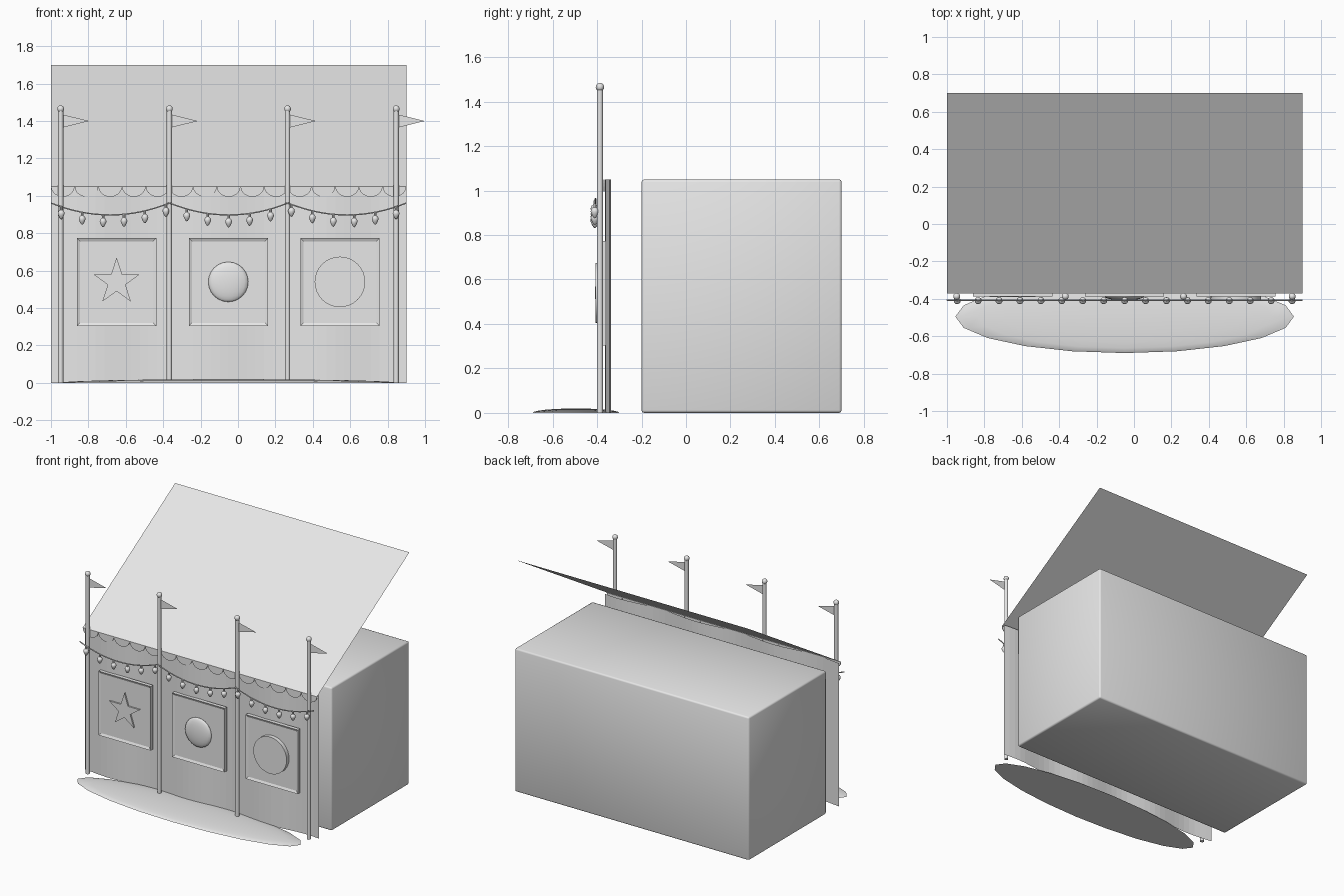
import bpy, bmesh, math
from mathutils import Matrix, Vector

if "Cube" in bpy.data.objects:
    bpy.data.objects.remove(bpy.data.objects["Cube"])

grey = bpy.data.materials.new("plain grey")
grey.use_nodes = True
grey.diffuse_color = (0.8, 0.8, 0.8, 1)
grey.node_tree.nodes["Principled BSDF"].inputs["Base Color"].default_value = (0.8, 0.8, 0.8, 1)

X0, X1, MID = -1.0, 0.9, -0.05
TOP = 1.05
SPAN = (X1 - X0) / 3
POLES = (-0.948, -0.367, 0.265, 0.846)


def finish(name, bm, smooth=None):
    mesh = bpy.data.meshes.new(name)
    bm.to_mesh(mesh)
    bm.free()
    mesh.materials.append(grey)
    ob = bpy.data.objects.new(name, mesh)
    bpy.context.collection.objects.link(ob)
    if smooth == "all":
        mesh.shade_smooth()
    elif smooth:
        bpy.ops.object.select_all(action="DESELECT")
        ob.select_set(True)
        bpy.context.view_layer.objects.active = ob
        bpy.ops.object.shade_smooth_by_angle(angle=math.radians(smooth))
    return ob


def add_box(bm, lo, hi):
    lo, hi = Vector(lo), Vector(hi)
    m = Matrix.Translation((lo + hi) / 2) @ Matrix.Diagonal((*(hi - lo), 1))
    return bmesh.ops.create_cube(bm, size=1, matrix=m)["verts"]


def add_ball(bm, centre, radii, u=12, v=8):
    m = Matrix.Translation(centre) @ Matrix.Diagonal((*radii, 1))
    return bmesh.ops.create_uvsphere(bm, u_segments=u, v_segments=v, radius=1, matrix=m)["verts"]


def add_plate(bm, outline, front, back):
    """Extrude an outline of (x, z) points between two depths."""
    face = bm.faces.new([bm.verts.new((x, front, z)) for x, z in outline])
    if front == back:
        return
    new = bmesh.ops.extrude_face_region(bm, geom=[face])["geom"]
    bmesh.ops.translate(bm, vec=(0, back - front, 0),
                        verts=[g for g in new if isinstance(g, bmesh.types.BMVert)])
    bmesh.ops.recalc_face_normals(bm, faces=bm.faces)


def circle(cx, cz, radii, n, start=math.pi / 2):
    return [(cx + radii[i % len(radii)] * math.cos(start + i * math.tau / n),
             cz + radii[i % len(radii)] * math.sin(start + i * math.tau / n)) for i in range(n)]


# Main building block with softened edges
bm = bmesh.new()
add_box(bm, (X0, -0.2, 0), (X1, 0.7, TOP))
bmesh.ops.bevel(bm, geom=bm.edges[:], offset=0.012, segments=2, profile=0.5, affect="EDGES")
finish("building_body", bm, "all")

# Sloping awning sheet
bm = bmesh.new()
bm.faces.new([bm.verts.new(p) for p in
              ((X0, -0.37, TOP), (X1, -0.37, TOP), (X1, 0.7, 1.7), (X0, 0.7, 1.7))])
finish("awning", bm)

# Rippled front curtain
bm = bmesh.new()
rows = []
STEPS = 40
for i in range(STEPS + 1):
    x = X0 + (X1 - X0) * i / STEPS
    y = -0.351 + 0.013 * math.sin(10 * x)
    rows.append([bm.verts.new((x, y, z)) for z in (0, TOP)])
for a, b in zip(rows, rows[1:]):
    bm.faces.new((a[0], b[0], b[1], a[1]))
finish("front_curtain", bm)

# Scalloped trim under the awning edge
bm = bmesh.new()
COUNT = 15
pitch = (X1 - X0) / COUNT
for i in range(COUNT):
    cx = X0 + pitch * (i + 0.5)
    add_plate(bm, [(cx - pitch / 2 * math.cos(math.pi * k / 10),
                    TOP - 0.055 * math.sin(math.pi * k / 10)) for k in range(11)], -0.371, -0.367)
finish("scalloped_trim", bm)

# Poles with finials and pennants
for i, x in enumerate(POLES, 1):
    bm = bmesh.new()
    bmesh.ops.create_cone(bm, cap_ends=True, segments=12, radius1=0.014, radius2=0.014,
                          depth=1.46, matrix=Matrix.Translation((x, -0.387, 0.73)))
    finish(f"pole_{i}", bm, 40)
    bm = bmesh.new()
    add_ball(bm, (x, -0.387, 1.465), (0.019,) * 3, 10, 8)
    finish(f"finial_{i}", bm, "all")
    bm = bmesh.new()
    add_plate(bm, [(x + 0.01, 1.365), (x + 0.152, 1.4), (x + 0.01, 1.435)], -0.387, -0.387)
    finish(f"pennant_{i}", bm)


# Hanging cable
def cable_height(x):
    t = ((x - X0) / SPAN) % 1
    return 0.962 - 0.064 * 4 * t * (1 - t)


curve = bpy.data.curves.new("light_cable", "CURVE")
curve.dimensions = "3D"
curve.bevel_depth = 0.004
curve.bevel_resolution = 1
spline = curve.splines.new("POLY")
N = 48
spline.points.add(N)
for i, p in enumerate(spline.points):
    x = X0 + (X1 - X0) * i / N
    p.co = (x, -0.407, cable_height(x), 1)
curve.materials.append(grey)
bpy.context.collection.objects.link(bpy.data.objects.new("light_cable", curve))

# Bulbs tapering to a point below, with sockets
bulbs, sockets = bmesh.new(), bmesh.new()
for i in range(17):
    x = MID + (i - 8) * 0.1119
    z = cable_height(x) - 0.037
    for v in add_ball(bulbs, (x, -0.41, z), (0.019, 0.019, 0.021), 10, 8):
        if v.co.z < z - 0.001:
            d = (z - v.co.z) / 0.021
            v.co.z = z - 0.03 * d
            v.co.x = x + (v.co.x - x) * (1 - 0.4 * d)
            v.co.y = -0.41 + (v.co.y + 0.41) * (1 - 0.4 * d)
    bmesh.ops.create_cone(sockets, cap_ends=True, segments=8, radius1=0.007, radius2=0.007,
                          depth=0.022, matrix=Matrix.Translation((x, -0.41, z + 0.026)))
finish("bulbs", bulbs, "all")
finish("bulb_sockets", sockets, 40)

# Framed panels, each with a recessed middle
for name, cx in (("star", -0.649), ("ball", -0.051), ("disc", 0.545)):
    bm = bmesh.new()
    add_box(bm, (cx - 0.212, -0.387, 0.304), (cx + 0.212, -0.36, 0.774))
    bm.normal_update()
    front = [f for f in bm.faces if f.normal.y < -0.9]
    bmesh.ops.inset_region(bm, faces=front, thickness=0.024)
    bmesh.ops.translate(bm, verts=front[0].verts, vec=(0, 0.008, 0))
    finish(f"{name}_panel", bm)

# Emblems on the panels
bm = bmesh.new()
add_plate(bm, circle(-0.649, 0.54, (0.13, 0.05), 10), -0.39, -0.377)
finish("star_emblem", bm)
bm = bmesh.new()
add_ball(bm, (-0.052, -0.385, 0.54), (0.107, 0.024, 0.107), 20, 12)
finish("ball_emblem", bm, "all")
bm = bmesh.new()
add_plate(bm, circle(0.545, 0.54, (0.135,), 32), -0.408, -0.377)
finish("disc_emblem", bm, 40)

# Low domed oval step on the ground
bm = bmesh.new()
verts = add_ball(bm, (MID, -0.495, 0), (0.905, 0.195, 0.02), 20, 12)
bmesh.ops.delete(bm, geom=[v for v in verts if v.co.z < -0.0005], context="VERTS")
bmesh.ops.holes_fill(bm, edges=[e for e in bm.edges if e.is_boundary], sides=0)
bmesh.ops.recalc_face_normals(bm, faces=bm.faces)
finish("oval_step", bm, 60)
